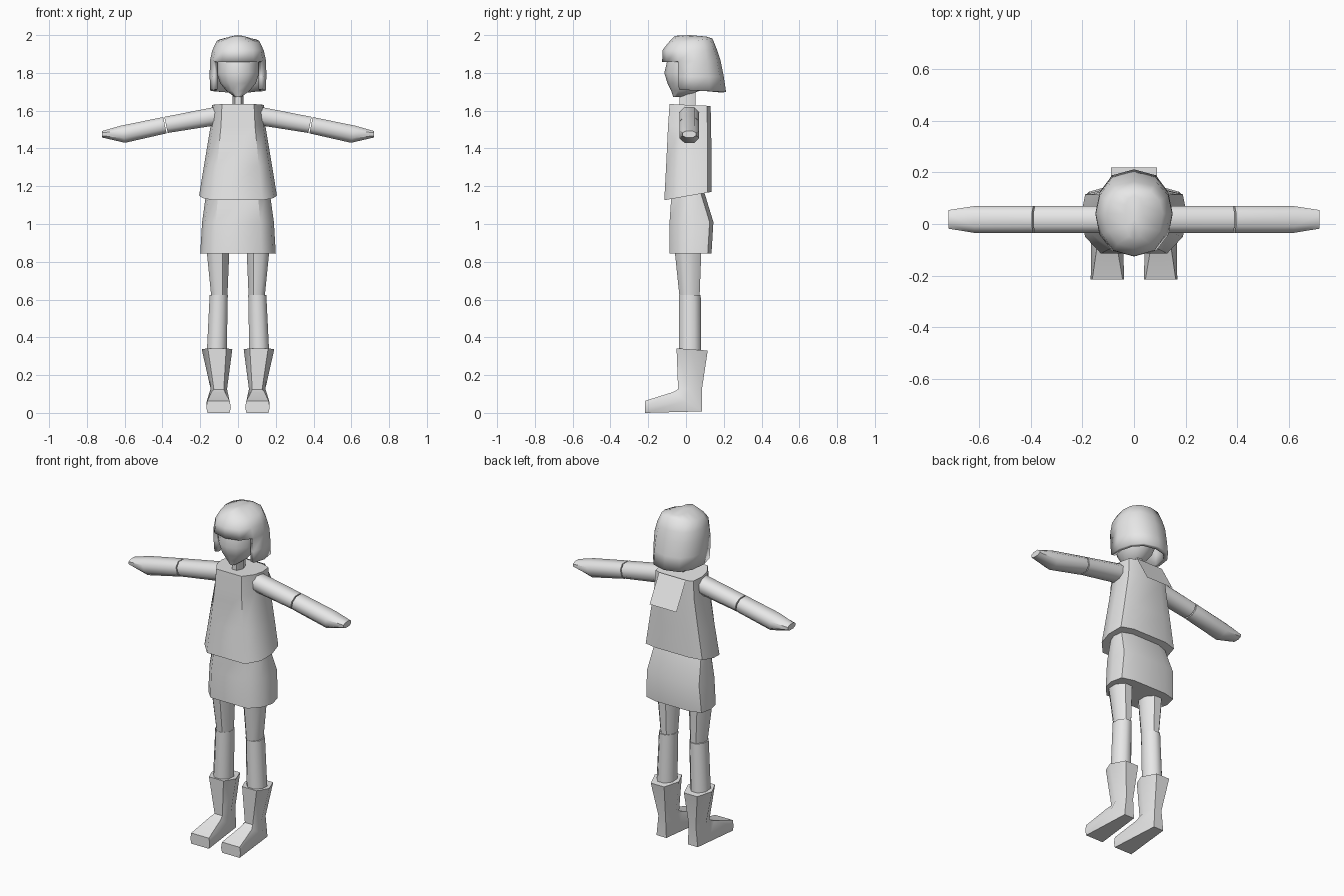
import bpy, bmesh, math
from mathutils import Vector

if "Cube" in bpy.data.objects:
    bpy.data.objects.remove(bpy.data.objects["Cube"])

grey = bpy.data.materials.new("plain grey")
grey.diffuse_color = (0.8, 0.8, 0.8, 1)
grey.use_nodes = True
grey.node_tree.nodes["Principled BSDF"].inputs["Base Color"].default_value = grey.diffuse_color


def finish(name, bm, angle=50, fix=True):
    if fix:
        bmesh.ops.recalc_face_normals(bm, faces=bm.faces)
    me = bpy.data.meshes.new(name)
    bm.to_mesh(me)
    bm.free()
    me.materials.append(grey)
    ob = bpy.data.objects.new(name, me)
    bpy.context.collection.objects.link(ob)
    bpy.ops.object.select_all(action='DESELECT')
    bpy.context.view_layer.objects.active = ob
    ob.select_set(True)
    bpy.ops.object.shade_smooth_by_angle(angle=math.radians(angle))
    return ob


def loft(name, rings, caps=(True, True), angle=50, mirror=False):
    """Skin a list of equal-length point rings; optionally make both sides."""
    for side in ((1, -1) if mirror else (1,)):
        bm = bmesh.new()
        vs = [[bm.verts.new((p[0] * side, p[1], p[2])) for p in r] for r in rings]
        n = len(rings[0])
        for a, b in zip(vs, vs[1:]):
            for i in range(n):
                j = (i + 1) % n
                bm.faces.new((a[i], a[j], b[j], b[i]))
        if caps[0]:
            bm.faces.new(vs[0])
        if caps[1]:
            bm.faces.new(vs[-1])
        label = name if not mirror else ("left_" if side > 0 else "right_") + name
        finish(label, bm, angle)


def oval(z, x0, x1, y0, y1, n=8, tilt=0.0, off=0.0):
    """Horizontal ring filling the given bounds; tilt raises it towards the back."""
    cx, cy, rx, ry = (x0 + x1) / 2, (y0 + y1) / 2, (x1 - x0) / 2, (y1 - y0) / 2
    k = 1 / math.cos(math.pi / n) if off else 1
    out = []
    for i in range(n):
        a = math.tau * (i + off) / n
        s, c = math.sin(a), -math.cos(a)
        out.append((cx + rx * s * k, cy + ry * c * k, z + tilt * c))
    return out


def garment(z, rx, y0, y1, tilt=0.0):
    """Ten-sided body section with flat front and back."""
    ym = (y0 + y1) / 2
    half = [(0.62 * rx, y0), (0.92 * rx, y0 + 0.065), (rx, ym + 0.02),
            (0.92 * rx, y1 - 0.02), (0.55 * rx, y1)]
    pts = half + [(-x, y) for x, y in reversed(half)]
    return [(x, y, z + tilt * (y - ym) / (y1 - ym)) for x, y in pts]


# torso, with a hem that rises towards the back
loft("tunic", [garment(1.148, 0.206, -0.115, 0.135, 0.022),
               garment(1.32, 0.178, -0.105, 0.135, 0.01),
               garment(1.52, 0.145, -0.095, 0.133),
               garment(1.63, 0.137, -0.087, 0.13, -0.005)])

# skirt
loft("skirt", [garment(0.845, 0.2, -0.087, 0.135),
               garment(1.01, 0.19, -0.087, 0.145),
               garment(1.19, 0.165, -0.075, 0.09)])

# collar flap hanging behind the shoulders
bm = bmesh.new()
bm.faces.new([bm.verts.new(p) for p in ((-0.09, 0.13, 1.63), (0.09, 0.13, 1.63),
                                        (0.09, 0.22, 1.47), (-0.09, 0.22, 1.47))][::-1])
finish("collar_flap", bm, fix=False)

# neck
loft("neck", [oval(1.6, -0.026, 0.026, -0.035, 0.05, 6, off=0.5),
              oval(1.72, -0.026, 0.026, -0.035, 0.05, 6, off=0.5)])

# head, tapering to the chin
loft("head", [oval(1.673, -0.018, 0.018, -0.068, 0.0, 12),
              oval(1.705, -0.062, 0.062, -0.078, 0.07, 12),
              oval(1.745, -0.094, 0.094, -0.098, 0.105, 12),
              oval(1.80, -0.113, 0.113, -0.115, 0.13, 12),
              oval(1.87, -0.112, 0.112, -0.098, 0.13, 12)])

# hair: bob with a fringe, the lower rows left open around the face
rows = [(1.707, 0.148, -0.115, 0.212, -0.008), (1.78, 0.15, -0.125, 0.20, 0.0),
        (1.862, 0.149, -0.126, 0.183, 0.004), (1.92, 0.136, -0.125, 0.165, 0.0),
        (1.97, 0.112, -0.095, 0.14, 0.012), (1.994, 0.035, -0.06, 0.11, -0.002)]
bm = bmesh.new()
grid = []
for z, rx, y0, y1, tilt in rows:
    ring = []
    for i in range(12):
        a = math.tau * i / 12
        s, c = math.sin(a), -math.cos(a)
        cy = 0.04
        y = cy + c * (cy - y0 if c < 0 else y1 - cy)
        ring.append(bm.verts.new((rx * math.copysign(abs(s) ** 0.8, s), y, z + tilt * c)))
    grid.append(ring)
for r in range(5):
    for i in range(12):
        if r < 2 and i in (0, 1, 10, 11):
            continue
        j = (i + 1) % 12
        bm.faces.new((grid[r][i], grid[r][j], grid[r + 1][j], grid[r + 1][i]))
tip = bm.verts.new((0, 0.02, 2.0))
for i in range(12):
    bm.faces.new((grid[-1][i], grid[-1][(i + 1) % 12], tip))
bmesh.ops.delete(bm, geom=[v for v in bm.verts if not v.link_faces], context='VERTS')
hair = finish("hair", bm, 60)
mod = hair.modifiers.new("thickness", 'SOLIDIFY')
mod.thickness = 0.025
mod.offset = -1


# arms: six-sided sections along x
def arm_ring(x, z0, z1, y0=-0.035, y1=0.07, lean=0.0):
    zc, yc = (z0 + z1) / 2, (y0 + y1) / 2
    shape = [(y0, 0.45), (yc - (yc - y0) * 0.5, 1), (yc + (y1 - yc) * 0.5, 1), (y1, 0.45),
             (y1, -0.45), (yc + (y1 - yc) * 0.5, -1), (yc - (yc - y0) * 0.5, -1), (y0, -0.45)]
    return [(x - lean * t, y, zc + t * (z1 - z0) / 2) for y, t in shape]


loft("upper_arm", [arm_ring(0.11, 1.525, 1.62, lean=-0.01),
                   arm_ring(0.381, 1.482, 1.567, lean=-0.009)], mirror=True)
loft("forearm", [arm_ring(0.387, 1.48, 1.566, lean=-0.009),
                 arm_ring(0.61, 1.43, 1.52, lean=-0.012),
                 arm_ring(0.72, 1.458, 1.492, -0.018, 0.054)], mirror=True)

# legs
loft("thigh", [oval(0.62, 0.056, 0.142, -0.035, 0.072, off=0.5),
               oval(0.88, 0.045, 0.168, -0.062, 0.082, off=0.5)], mirror=True)
loft("shin", [oval(0.3, 0.06, 0.166, -0.037, 0.08, off=0.5),
              oval(0.625, 0.054, 0.15, -0.037, 0.078, off=0.5)], mirror=True)


# boots: rings swing from the flared top through the ankle to the toe
def boot_ring(x0, x1, front, back):
    """front and back are (y, z) pairs; corners are cut to six sides."""
    (fy, fz), (by, bz) = front, back
    xm = (x0 + x1) / 2
    w = (x1 - x0) / 2
    prof = [(-0.6, 0), (0.6, 0), (1, 0.45), (0.55, 1), (-0.55, 1), (-1, 0.45)]
    return [(xm + w * a, fy + (by - fy) * t, fz + (bz - fz) * t) for a, t in prof]


loft("boot", [boot_ring(0.03, 0.192, (-0.05, 0.342), (0.115, 0.33)),
              boot_ring(0.058, 0.145, (-0.042, 0.125), (0.085, 0.13)),
              boot_ring(0.045, 0.165, (-0.07, 0.11), (0.085, 0.008)),
              [(0.044, -0.216, 0.064), (0.162, -0.216, 0.064), (0.168, -0.216, 0.03),
               (0.162, -0.216, 0.0), (0.044, -0.216, 0.0), (0.038, -0.216, 0.03)][::1]],
     angle=45, mirror=True)
